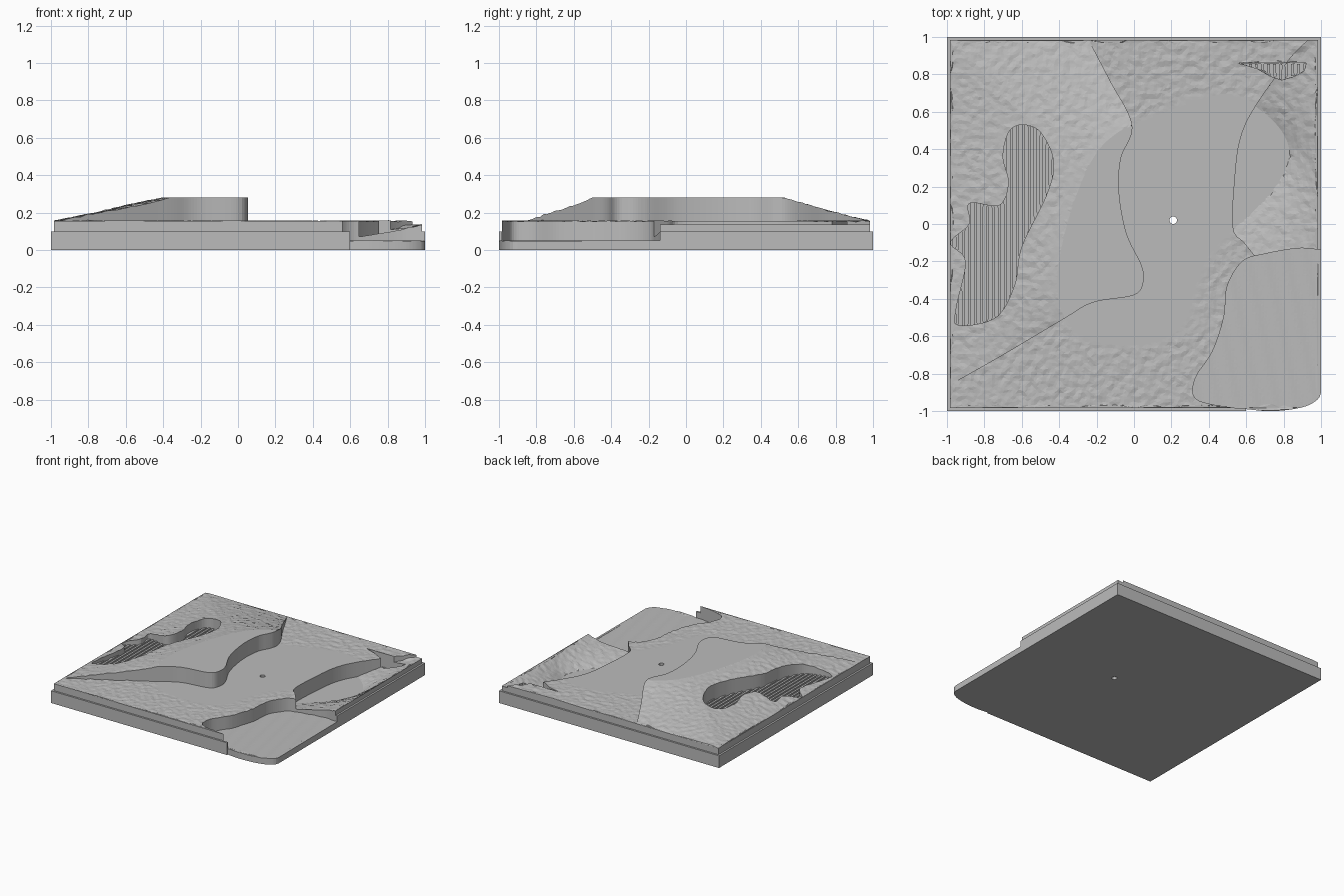
import bpy
import bmesh
import math
import random
from mathutils import Vector, noise, geometry, kdtree

random.seed(4)
if "Cube" in bpy.data.objects:
    bpy.data.objects.remove(bpy.data.objects["Cube"], do_unlink=True)

stone = bpy.data.materials.new("stone_grey")
stone.use_nodes = True
stone.diffuse_color = (0.5, 0.5, 0.5, 1)
stone.node_tree.nodes["Principled BSDF"].inputs["Base Color"].default_value = (0.5, 0.5, 0.5, 1)

STEP = 0.016      # spacing of the terrain grid
INSET = 0.985     # terrain edge inside the rim


def clamp(v):
    return max(-1.0, min(1.0, v))


def spline(points, closed=False):
    """Catmull-Rom curve through points given in hundredths, evenly sampled."""
    pts = [Vector(p) / 100 for p in points]
    n = len(pts)
    pick = (lambda i: pts[i % n]) if closed else (lambda i: pts[max(0, min(n - 1, i))])
    out = []
    for i in range(n if closed else n - 1):
        a, b, c, d = (pick(i + k) for k in (-1, 0, 1, 2))
        count = max(2, round((c - b).length / STEP))
        for s in range(count):
            t = s / count
            p = b + (c - a) * (t / 2) + (a * 2 - b * 5 + c * 4 - d) * (t * t / 2) \
                + (b * 3 - a - c * 3 + d) * (t ** 3 / 2)
            out.append(Vector((clamp(p.x), clamp(p.y))))
    if not closed:
        out.append(pts[-1])
    return out


class Region:
    """Closed outline with a quick inside test."""

    def __init__(self, outline):
        self.pts = outline
        self.xs = [p.x for p in outline]
        self.ys = [p.y for p in outline]
        self.box = min(self.xs), max(self.xs), min(self.ys), max(self.ys)

    def has(self, p):
        x, y = p.x, p.y
        if not (self.box[0] <= x <= self.box[1] and self.box[2] <= y <= self.box[3]):
            return False
        inside = False
        j = len(self.pts) - 1
        for i in range(len(self.pts)):
            yi, yj = self.ys[i], self.ys[j]
            if (yi > y) != (yj > y):
                if x < self.xs[i] + (y - yi) / (yj - yi) * (self.xs[j] - self.xs[i]):
                    inside = not inside
            j = i
        return inside


# Outlines of the level ground, cliffs, waters and corner pad
level_line = spline([(0, 53), (20, 61), (40, 68), (55, 68), (70, 59), (80, 48), (83, 36),
                     (77, 22), (65, 8), (53, -3), (40, -17), (33, -33), (28, -50), (17, -61),
                     (-5, -65), (-25, -61), (-37, -50), (-41, -30), (-37, -5), (-29, 20),
                     (-20, 38), (-10, 48)], True)
west_cliff = spline([(-25, 100), (-13, 77), (-1, 53), (-7, 35), (-8, 17), (-4, -5), (4, -22),
                     (5, -31), (0, -38), (-22, -42), (-38, -51), (-70, -70), (-100, -87)])
east_cliff = spline([(95, 100), (83, 88), (65, 63), (57, 46), (54, 25), (53, -2),
                     (59, -10), (67, -20)])
pad_line = spline([(100, -14), (88, -13), (70, -16), (58, -20), (50, -33), (48, -50), (42, -68),
                   (33, -82), (32, -92), (40, -96), (60, -99), (75, -100), (90, -98),
                   (98, -94), (100, -90)])
lake_line = spline([(-60, 53), (-50, 49), (-43, 33), (-47, 15), (-60, -12), (-64, -33),
                    (-74, -50), (-94, -54), (-95, -45), (-90, -20), (-98, -10), (-88, 0),
                    (-88, 11), (-72, 10), (-67, 22), (-70, 36), (-67, 49)], True)
pond_line = [Vector(p) / 100 for p in [(56, 86), (92, 86), (91, 82), (86, 79), (79, 77),
                                       (73, 79), (66, 83)]]
hole_line = [Vector((0.21 + 0.02 * math.cos(k * math.tau / 16),
                     0.02 + 0.02 * math.sin(k * math.tau / 16))) for k in range(16)]


def square(r):
    return [Vector((-r, -r)), Vector((r, -r)), Vector((r, r)), Vector((-r, r))]


level, lake, pond, pad, hole = map(Region, (level_line, lake_line, pond_line, pad_line, hole_line))
upper = Region(west_cliff + [Vector((-1.1, -0.87)), Vector((-1.1, 1.1)), Vector((-0.25, 1.1))])
lower = Region(east_cliff + [Vector((0.7, -0.4)), Vector((1.1, -0.4)), Vector((1.1, 1.1)),
                             Vector((0.95, 1.1))])

# Plan mesh: jittered grid cut along all outlines
points, edges = [], []
for line, closed in ((square(1), True), (square(INSET), True), (level_line, True),
                     (west_cliff, False), (east_cliff, False), (pad_line, False),
                     (lake_line, True), (pond_line, True), (hole_line, True),
                     ([Vector((0.6, -1)), Vector((0.6, -0.9))], False)):
    first, n = len(points), len(line)
    points += line
    edges += [(first + i, first + (i + 1) % n) for i in range(n if closed else n - 1)]


def make_tree(pts):
    tree = kdtree.KDTree(len(pts))
    for i, p in enumerate(pts):
        tree.insert((p.x, p.y, 0), i)
    tree.balance()
    return tree


near_line = make_tree(points)
near_level = make_tree(level_line)
cells = round(2 / STEP)
for i in range(1, cells):
    for j in range(1, cells):
        p = Vector((-1 + i * STEP, -1 + j * STEP))
        if not (lake.has(p) or pond.has(p)):
            p += Vector((random.uniform(-1, 1), random.uniform(-1, 1))) * STEP * 0.25
        if max(abs(p.x), abs(p.y)) < INSET - 0.004 and near_line.find((p.x, p.y, 0))[2] > 0.006:
            points.append(p)
plan, _, tris = geometry.delaunay_2d_cdt(points, edges, [], 0, 1e-5)[:3]


def zone_of(p):
    """Name of the part that a point of the plan belongs to."""
    if hole.has(p):
        return None
    on_rim = max(abs(p.x), abs(p.y)) > INSET
    if on_rim and p.x < 0.6 and p.y < 0:
        return "base_rim"
    if pad.has(p):
        return "corner_pad"
    if p.x > 0.6 and p.y < -0.9:
        return None
    if on_rim:
        return "base_rim"
    for name, region in (("lake", lake), ("pond", pond)):
        if region.has(p):
            return name + ("_ridges" if math.floor((p.x + 1) / STEP) % 2 else "_bed")
    if upper.has(p):
        return "upper_ground"
    return "lower_ground" if lower.has(p) else "middle_ground"


FLAT = {"base_rim": 0.10, "lake_bed": 0.125, "lake_ridges": 0.135,
        "pond_bed": 0.035, "pond_ridges": 0.045}
GROUND = {"upper_ground": (0.28, 0.155), "middle_ground": (0.155, 0.155),
          "lower_ground": (0.035, 0.138)}


def height(p, zone):
    if zone in FLAT:
        return FLAT[zone]
    if zone == "corner_pad":
        return 0.05 + 0.0015 * math.sin(p.x * 60 + p.y * 12)
    floor, edge = GROUND[zone]
    if level.has(p):
        return floor
    away = near_level.find((p.x, p.y, 0))[2]
    if away < 0.01:
        return floor
    border = max(0, INSET - max(abs(p.x), abs(p.y)))
    t = away / (away + border)
    rough = noise.noise(Vector((p.x * 28, p.y * 28, 0))) * 0.006
    return floor + (edge - floor) * t + rough * min(1, t * 8)


def build_part(name, faces):
    """Closed block: shaped top, flat bottom and upright walls."""
    bm = bmesh.new()
    used = {i for f in faces for i in f}
    top = {i: bm.verts.new((plan[i].x, plan[i].y, height(plan[i], name))) for i in used}
    low = {i: bm.verts.new((plan[i].x, plan[i].y, 0)) for i in used}
    sides = {(f[k - 1], f[k]) for f in faces for k in range(3)}
    for f in faces:
        bm.faces.new([top[i] for i in f])
        bm.faces.new([low[i] for i in reversed(f)])
    for a, b in sides:
        if (b, a) not in sides:
            bm.faces.new((low[a], low[b], top[b], top[a]))
    mesh = bpy.data.meshes.new(name)
    bm.to_mesh(mesh)
    bm.free()
    mesh.materials.append(stone)
    bpy.context.collection.objects.link(bpy.data.objects.new(name, mesh))


# Sort the plan triangles into parts and raise each one
parts = {}
for tri in tris:
    a, b, c = (plan[i] for i in tri)
    turn = (b - a).cross(c - a)
    if abs(turn) < 1e-9:
        continue
    zone = zone_of((a + b + c) / 3)
    if zone:
        parts.setdefault(zone, []).append(tuple(tri) if turn > 0 else tuple(reversed(tri)))
for zone, faces in parts.items():
    build_part(zone, faces)
